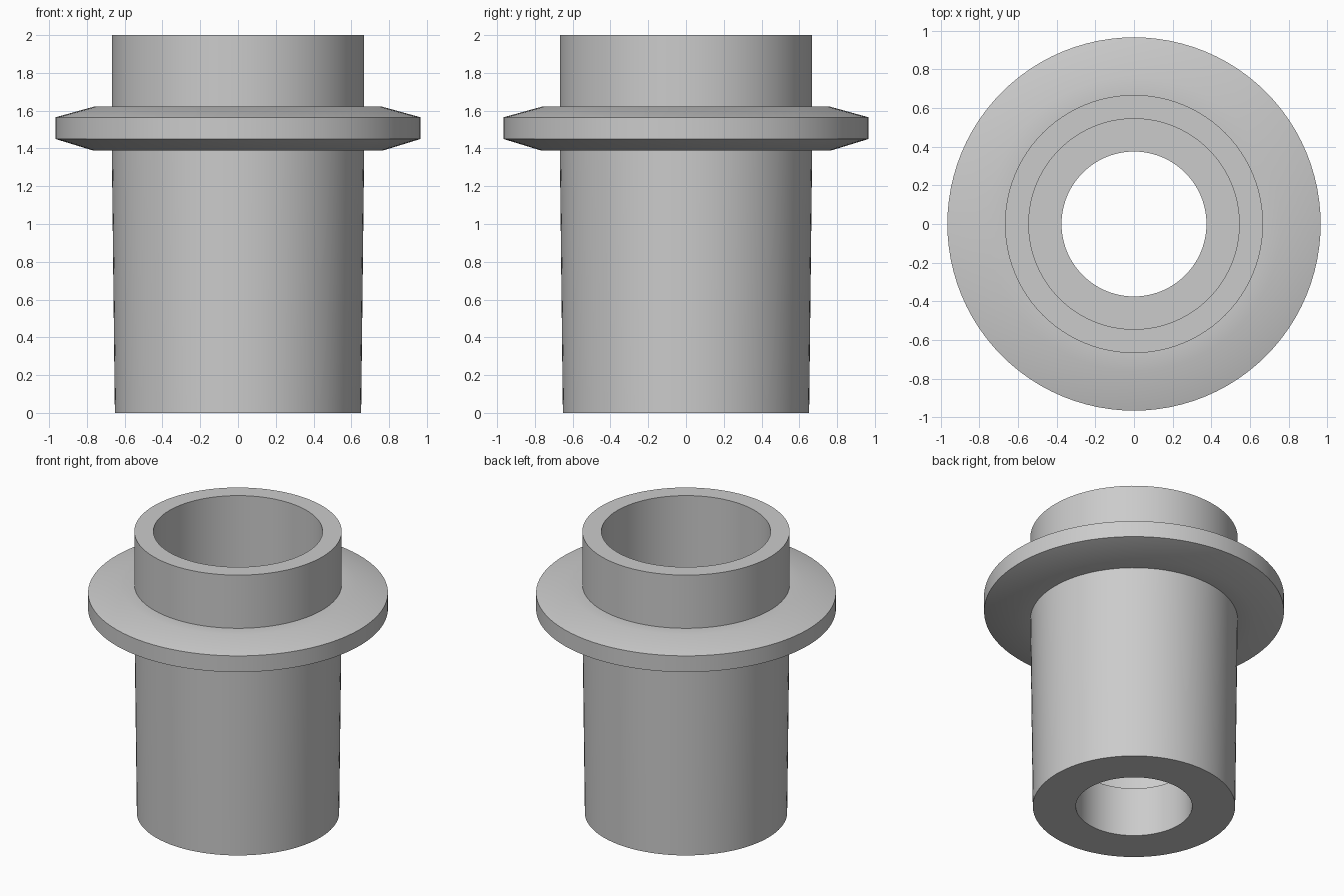
import bpy, bmesh, math
from mathutils import Vector

cube = bpy.data.objects.get("Cube")
if cube:
    bpy.data.objects.remove(cube, do_unlink=True)

SEGMENTS = 96

grey = bpy.data.materials.new("plain grey")
grey.use_nodes = True
colour = (0.6, 0.6, 0.6, 1.0)
grey.diffuse_color = colour
grey.node_tree.nodes["Principled BSDF"].inputs["Base Color"].default_value = colour


def lathe(name, profile):
    """Revolve a closed (radius, height) profile about the z axis."""
    bm = bmesh.new()
    verts = [bm.verts.new((r, 0, z)) for r, z in profile]
    edges = [bm.edges.new((v, verts[(i + 1) % len(verts)]))
             for i, v in enumerate(verts)]
    bmesh.ops.spin(bm, geom=verts + edges, cent=Vector(), axis=(0, 0, 1),
                   angle=math.tau, steps=SEGMENTS, use_merge=True)
    bmesh.ops.remove_doubles(bm, verts=bm.verts, dist=0.0001)
    bmesh.ops.recalc_face_normals(bm, faces=bm.faces)
    mesh = bpy.data.meshes.new(name)
    bm.to_mesh(mesh)
    bm.free()
    mesh.materials.append(grey)
    obj = bpy.data.objects.new(name, mesh)
    bpy.context.collection.objects.link(obj)
    bpy.ops.object.select_all(action='DESELECT')
    obj.select_set(True)
    bpy.context.view_layer.objects.active = obj
    bpy.ops.object.shade_smooth_by_angle(angle=math.radians(30))
    return obj


# Hollow bushing: tapered body, bevelled flange, collar, stepped bore
lathe("flanged_bushing", [
    (0.375, 0), (0.652, 0), (0.668, 1.39),              # tapered body
    (0.77, 1.39), (0.966, 1.45),                        # flange underside
    (0.966, 1.565), (0.76, 1.622), (0.668, 1.622),      # flange rim and top
    (0.668, 2), (0.545, 2),                             # collar
    (0.545, 0.35), (0.375, 0.35),                       # wide bore and step
])
